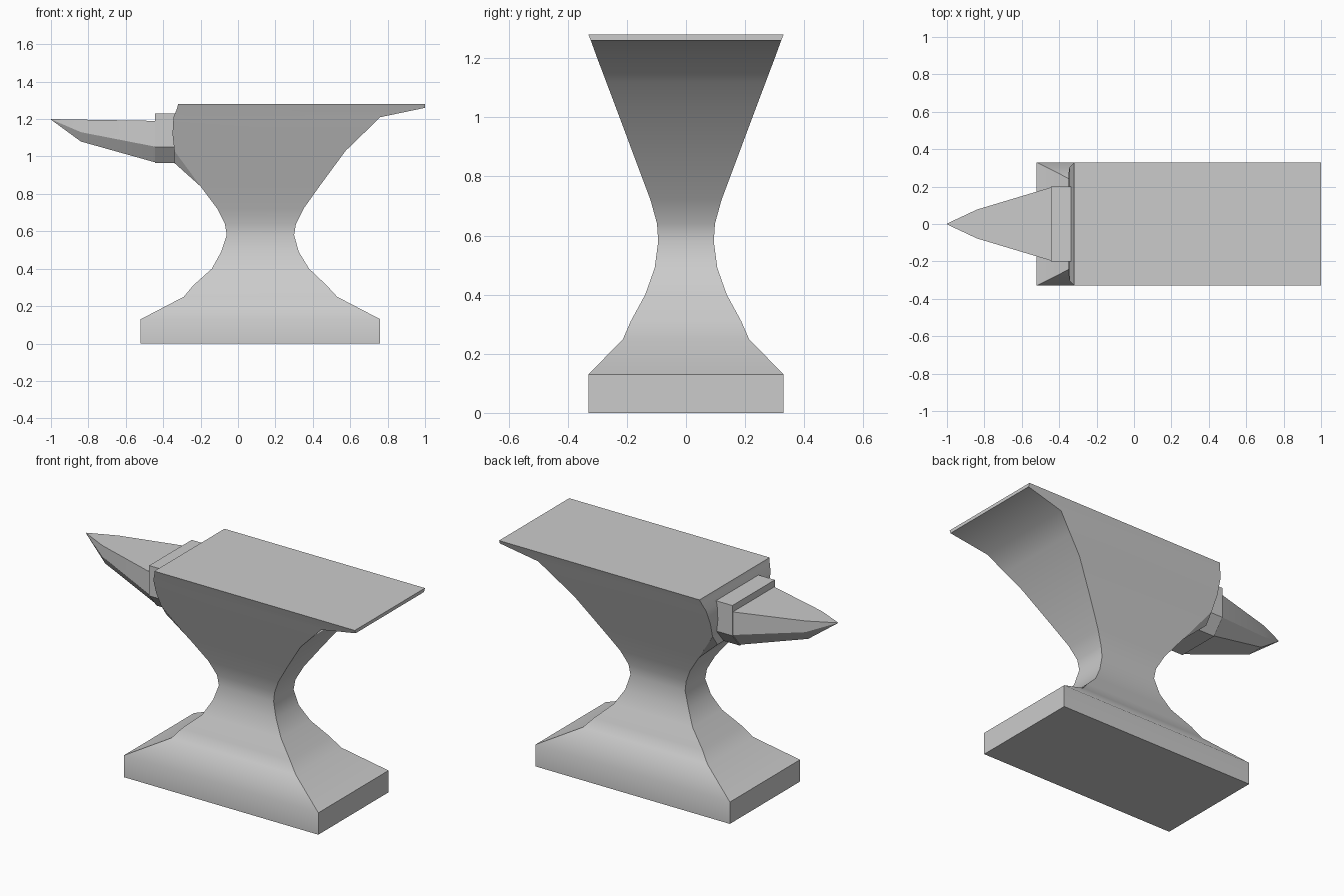
import bpy, bmesh, math

if "Cube" in bpy.data.objects:
    bpy.data.objects.remove(bpy.data.objects["Cube"])


def finish(name, bm, angle):
    bmesh.ops.recalc_face_normals(bm, faces=bm.faces)
    mesh = bpy.data.meshes.new(name)
    bm.to_mesh(mesh)
    bm.free()
    obj = bpy.data.objects.new(name, mesh)
    bpy.context.collection.objects.link(obj)
    bpy.ops.object.select_all(action='DESELECT')
    bpy.context.view_layer.objects.active = obj
    obj.select_set(True)
    bpy.ops.object.shade_smooth_by_angle(angle=math.radians(angle))
    return obj


def loft(name, rings, angle):
    """Skin a list of equally sized point rings and cap both ends."""
    bm = bmesh.new()
    rows = [[bm.verts.new(p) for p in ring] for ring in rings]
    n = len(rows[0])
    for a, b in zip(rows, rows[1:]):
        for i in range(n):
            j = (i + 1) % n
            bm.faces.new((a[i], a[j], b[j], b[i]))
    bm.faces.new(rows[0])
    bm.faces.new(rows[-1])
    return finish(name, bm, angle)


# Body: rectangular sections (z, left x, right x, half width)
sections = [
    (0.00, -0.52, 0.76, 0.33), (0.13, -0.52, 0.76, 0.33),
    (0.25, -0.29, 0.53, 0.213), (0.31, -0.24, 0.475, 0.187),
    (0.40, -0.14, 0.38, 0.138), (0.49, -0.09, 0.325, 0.106),
    (0.58, -0.06, 0.30, 0.094), (0.64, -0.07, 0.31, 0.098),
    (0.72, -0.11, 0.35, 0.12), (0.84, -0.20, 0.435, 0.165),
    (1.03, -0.34, 0.575, 0.236), (1.12, -0.35, 0.668, 0.27),
    (1.21, -0.345, 0.76, 0.304), (1.26, -0.325, 1.0, 0.322),
    (1.28, -0.32, 1.0, 0.33),
]
loft("anvil_body", [[(l, -w, z), (r, -w, z), (r, w, z), (l, w, z)]
                    for z, l, r, w in sections], 50)

# Wedge under the collar, blending into the body
bm = bmesh.new()
for s in (-1, 1):
    for x, y, z in ((-0.34, 0.19, 0.965), (-0.34, 0.235, 1.03),
                    (-0.20, 0.165, 0.84), (-0.20, 0.165, 1.03)):
        bm.verts.new((x, s * y, z))
bmesh.ops.convex_hull(bm, input=bm.verts)
finish("collar_wedge", bm, 20)


# Six-sided section shared by the collar and the horn
def hexagon(x, w, low_w, top, mid, bottom):
    return [(x, -w, top), (x, w, top), (x, w, mid),
            (x, low_w, bottom), (x, -low_w, bottom), (x, -w, mid)]


# Collar between body and horn
loft("horn_collar", [hexagon(x, 0.20, 0.13, 1.23, 1.05, 0.965)
                     for x in (-0.30, -0.445)], 20)

# Tapering horn
loft("horn", [hexagon(-0.43, 0.20, 0.13, 1.19, 1.05, 0.965),
              hexagon(-0.84, 0.077, 0.05, 1.197, 1.13, 1.08),
              hexagon(-1.0, 0.002, 0.001, 1.2, 1.199, 1.197)], 20)
